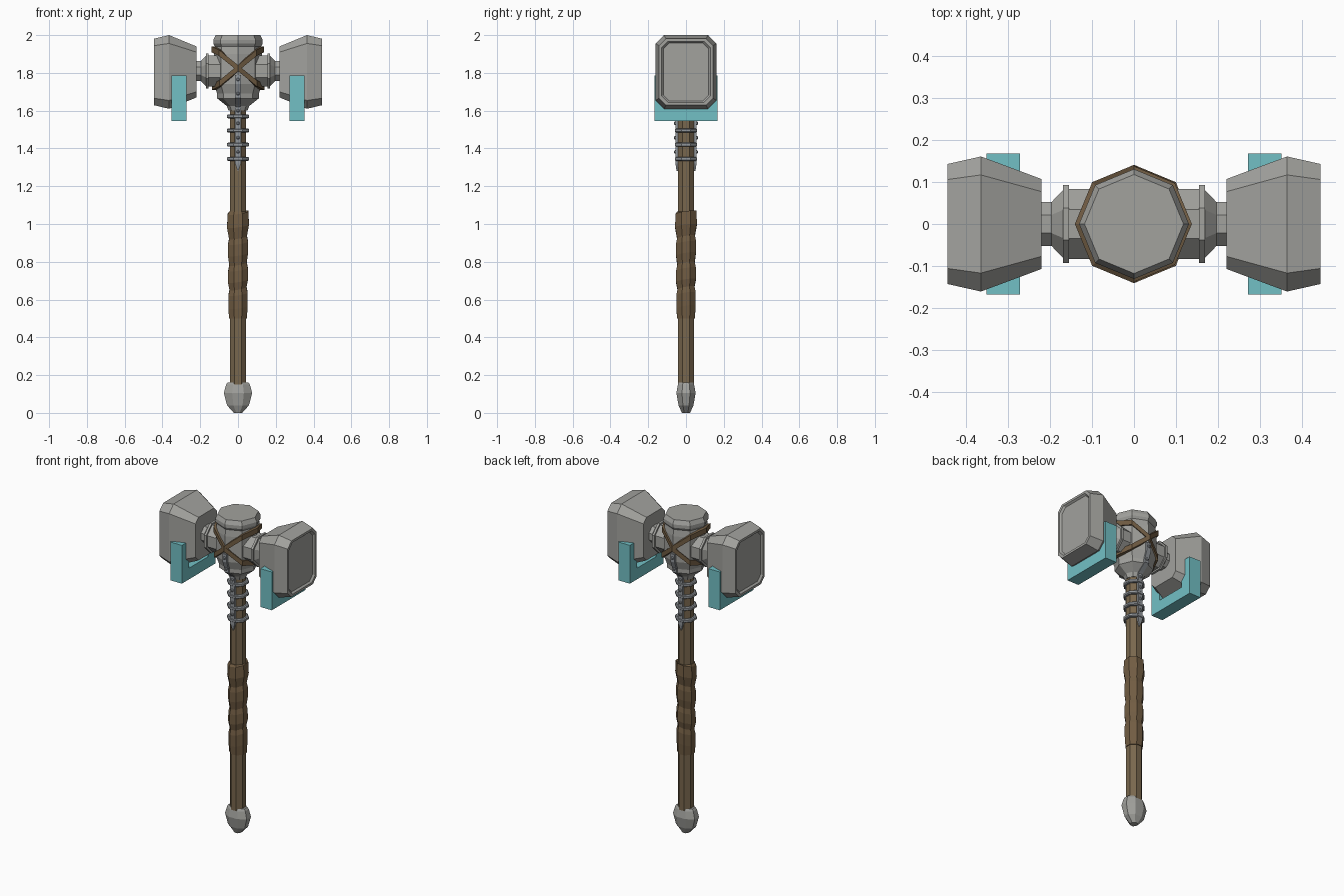
import bpy, bmesh, math
from mathutils import Vector

if "Cube" in bpy.data.objects:
    bpy.data.objects.remove(bpy.data.objects["Cube"])


def material(name, rgb):
    m = bpy.data.materials.new(name)
    m.diffuse_color = (*rgb, 1)
    m.use_nodes = True
    m.node_tree.nodes["Principled BSDF"].inputs["Base Color"].default_value = m.diffuse_color
    return m


STONE = material("grey stone", (0.36, 0.36, 0.34))
STEEL = material("steel", (0.29, 0.31, 0.33))
WOOD = material("brown wood", (0.19, 0.135, 0.075))
LEATHER = material("brown leather", (0.165, 0.108, 0.056))
TEAL = material("teal", (0.17, 0.53, 0.56))


def loft(name, rings, mat, closed=False):
    """Skin equal-length rings of points; cap the ends unless closed."""
    bm = bmesh.new()
    vs = [[bm.verts.new(p) for p in r] for r in rings]
    n = len(vs[0])
    pairs = list(zip(vs, vs[1:])) + ([(vs[-1], vs[0])] if closed else [])
    for a, b in pairs:
        for i in range(n):
            j = (i + 1) % n
            bm.faces.new((a[i], a[j], b[j], b[i]))
    if not closed:
        bm.faces.new(vs[0])
        bm.faces.new(vs[-1])
    bmesh.ops.recalc_face_normals(bm, faces=bm.faces)
    me = bpy.data.meshes.new(name)
    bm.to_mesh(me)
    bm.free()
    me.materials.append(mat)
    ob = bpy.data.objects.new(name, me)
    bpy.context.collection.objects.link(ob)
    return ob


def ring(r, z, phase=0.0, sx=1.0, sy=1.0, slant=0.0):
    """Eight-sided horizontal ring."""
    out = []
    for k in range(8):
        a = math.radians(45 * k) + phase
        out.append((r * sx * math.cos(a), r * sy * math.sin(a), z + slant * math.cos(a - 0.8)))
    return out


FLAT = math.radians(22.5)
K = 1 / math.cos(FLAT)          # apothem to corner radius
HZ = 1.805                      # height of the head axis

# Handle
loft("shaft", [ring(0.043 * K, z, FLAT) for z in (0.14, 1.63)], WOOD)

# Wrapped grip, bulging bands set at a slant
bands = [(1.065, .047), (1.06, .055), (0.99, .058), (0.93, .047), (0.90, .053), (0.84, .053),
         (0.79, .046), (0.76, .052), (0.70, .053), (0.66, .045), (0.63, .051), (0.56, .051),
         (0.50, .047)]
loft("grip_wrap", [ring(r * K, z, FLAT, slant=0.012 if 0 < i < 12 else 0)
                   for i, (z, r) in enumerate(bands)], LEATHER)

# Pommel, wider than deep
pommel = [(0.0, .022), (0.04, .058), (0.105, .075), (0.15, .063), (0.162, .055)]
loft("pommel", [ring(r * K, z, FLAT, 1, 0.68 if r > .05 else 1) for z, r in pommel], STONE)

# Central drum
drum = [(1.60, .05), (1.625, .06), (1.665, .11), (1.69, .11), (1.74, .128), (1.90, .128),
        (1.94, .122), (1.955, .131), (1.975, .131), (2.0, .118)]
loft("drum", [ring(r, z) for z, r in drum], STONE)

# Steel bands around the top of the handle
for i, z in enumerate((1.345, 1.42, 1.495, 1.57)):
    loft(f"handle_band_{i + 1}", [ring(r * K, z + d, FLAT) for r, d in
         ((.053, -.011), (.059, -.006), (.059, .006), (.053, .011))], STEEL)

# Crossed leather straps looping over and under the arms
for n, s in enumerate((1, -1)):
    rings = []
    for k in range(8):
        a = math.radians(45 * k)
        c = math.cos(a)
        z = 1.825 + s * 0.1 * (0 if abs(c) < .01 else math.copysign(0.8 if abs(c) < .9 else 1, c))
        ro, ri = 0.138 + 0.003 * n, 0.115
        rings.append([(r * c, r * math.sin(a), z + d) for r, d in
                      ((ro, -.016), (ro, .016), (ri, .016), (ri, -.016))])
    loft(f"cross_strap_{n + 1}", rings, LEATHER, closed=True)


def rivet(name, y, z, s):
    """Small faceted stud facing front or back."""
    rings = []
    for r, d in ((.009, -.004), (.009, .003), (.005, .007)):
        rings.append([(p[0], s * (y + d), z + p[1]) for p in ring(r, 0)])
    loft(name, rings, STEEL)


# Pointed steel strips down front and back, with rivets
strip = [(.05, 1.28, .002), (.056, 1.32, .015), (.056, 1.62, .015), (.067, 1.63, .015),
         (.114, 1.667, .015), (.114, 1.69, .015), (.133, 1.74, .015), (.133, 1.79, .015)]
for side, s in (("front", -1), ("back", 1)):
    loft(f"{side}_strip", [[(-w, s * y, z), (w, s * y, z), (w, s * (y - .02), z),
                            (-w, s * (y - .02), z)] for y, z, w in strip], STEEL)
    for i, (y, z) in enumerate(((.133, 1.765), (.115, 1.69), (.056, 1.60),
                                (.056, 1.533), (.056, 1.457), (.056, 1.382))):
        rivet(f"{side}_rivet_{i + 1}", y, z, s)


def chamfered(x, hy, hz, c):
    """Rectangle with cut corners, facing along x."""
    pts = [(hy, hz - c), (hy - c, hz), (c - hy, hz), (-hy, hz - c),
           (-hy, c - hz), (c - hy, -hz), (hy - c, -hz), (hy, c - hz)]
    return [(x, y, HZ + z) for y, z in pts]


arm = [(0.0, .083), (.155, .083), (.155, .093), (.169, .093), (.169, .081),
       (.197, .052), (.235, .052)]
head = [(.22, .107, .135, .03), (.365, .161, .195, .044), (.445, .143, .176, .037),
        (.445, .129, .162, .034), (.434, .120, .153, .031)]

for side, s in (("left", -1), ("right", 1)):
    # Collared arm between drum and head
    loft(f"{side}_arm", [[(s * x, p[0], HZ + .005 + p[1]) for p in ring(r * K, 0, FLAT)]
                         for x, r in arm], STONE)
    # Striking head with recessed end face
    loft(f"{side}_head", [chamfered(s * x, hy, hz, c) for x, hy, hz, c in head], STONE)
    # U-shaped bracket under the head
    w, t, b, m, u = 0.168, 0.098, 1.545, 1.615, 1.785
    outline = [(-w, b), (w, b), (w, u), (t, u), (t, m), (-t, m), (-t, u), (-w, u)]
    loft(f"{side}_bracket", [[(s * x, y, z) for y, z in outline] for x in (.272, .352)], TEAL)
